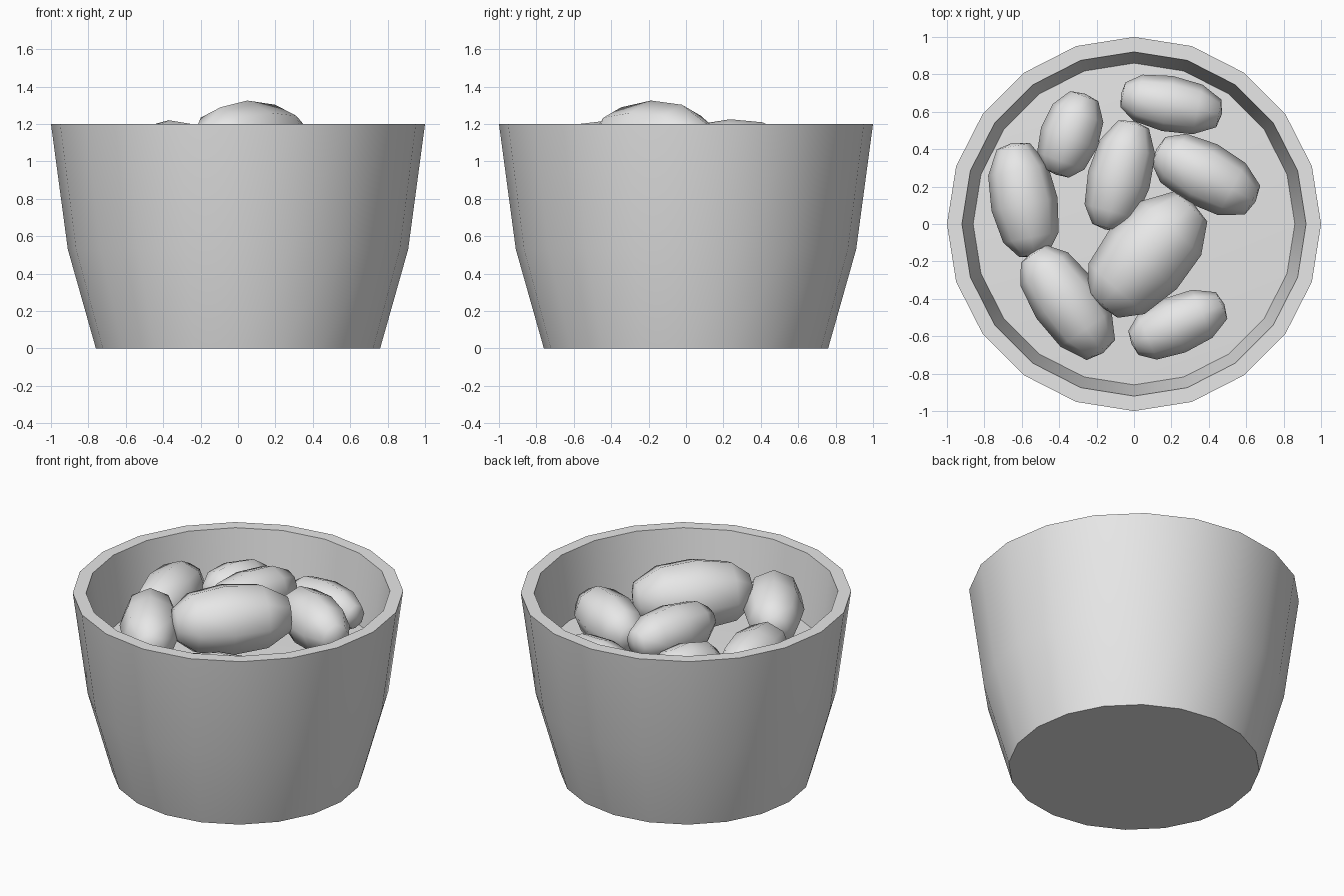
import bpy
import math
from math import cos, sin, radians
from mathutils import Matrix

cube = bpy.data.objects.get("Cube")
if cube:
    bpy.data.objects.remove(cube, do_unlink=True)

# One plain grey for everything
grey = bpy.data.materials.new("plain_grey")
grey.use_nodes = True
GREY = (0.8, 0.8, 0.8, 1)
grey.diffuse_color = GREY
grey.node_tree.nodes["Principled BSDF"].inputs["Base Color"].default_value = GREY


def lathe(name, profile, sides):
    """Spin (radius, height) points about z; a zero radius makes a pole."""
    verts, faces, rings = [], [], []
    for r, z in profile:
        n = 1 if r == 0 else sides
        rings.append(list(range(len(verts), len(verts) + n)))
        for i in range(n):
            a = math.tau * i / sides
            verts.append((r * cos(a), r * sin(a), z))
    for low, high in zip(rings, rings[1:]):
        for i in range(sides):
            j = (i + 1) % sides
            if len(low) == 1:
                faces.append((low[0], high[j], high[i]))
            elif len(high) == 1:
                faces.append((low[i], low[j], high[0]))
            else:
                faces.append((low[i], low[j], high[j], high[i]))
    mesh = bpy.data.meshes.new(name)
    mesh.from_pydata(verts, [], faces)
    mesh.materials.append(grey)
    obj = bpy.data.objects.new(name, mesh)
    bpy.context.collection.objects.link(obj)
    return obj


def smooth(obj, angle):
    bpy.ops.object.select_all(action="DESELECT")
    obj.select_set(True)
    bpy.context.view_layer.objects.active = obj
    bpy.ops.object.shade_smooth_by_angle(angle=radians(angle))


# Bowl: base, flared wall, flat rim, inner wall and slightly domed filling
bowl = lathe("bowl", [(0, 0), (0.76, 0), (0.91, 0.53), (1, 1.2),
                      (0.92, 1.2), (0.86, 0.78), (0, 0.82)], 20)
smooth(bowl, 35)

# Beans: blunt eight-sided ovals lying on their sides
BEAN = [(0, -1), (0.45, -0.96), (0.84, -0.66), (1, -0.08),
        (0.9, 0.52), (0.5, 0.94), (0, 1)]

# name, centre, heading in degrees, half length, half width, half height
beans = [
    ("large_bean", (0.07, -0.165, 1.1), 48, 0.37, 0.24, 0.225),
    ("front_right_bean", (-0.355, -0.42, 1.03), -55, 0.33, 0.185, 0.19),
    ("right_bean", (-0.59, 0.13, 0.97), 101, 0.31, 0.18, 0.18),
    ("back_right_bean", (-0.34, 0.48, 0.96), 70, 0.23, 0.16, 0.17),
    ("middle_bean", (-0.075, 0.26, 1.06), 75, 0.3, 0.17, 0.165),
    ("back_left_bean", (0.2, 0.64, 0.93), -11, 0.275, 0.15, 0.15),
    ("left_bean", (0.385, 0.26, 1.01), -28, 0.3, 0.175, 0.18),
    ("front_left_bean", (0.235, -0.535, 0.91), 23, 0.27, 0.155, 0.15),
]
for name, centre, heading, length, width, height in beans:
    bean = lathe(name, BEAN, 8)
    bean.data.transform(Matrix.Translation(centre)
                        @ Matrix.Rotation(radians(heading), 4, "Z")
                        @ Matrix.Diagonal((length, width, height, 1))
                        @ Matrix.Rotation(radians(90), 4, "Y"))
    smooth(bean, 80)
